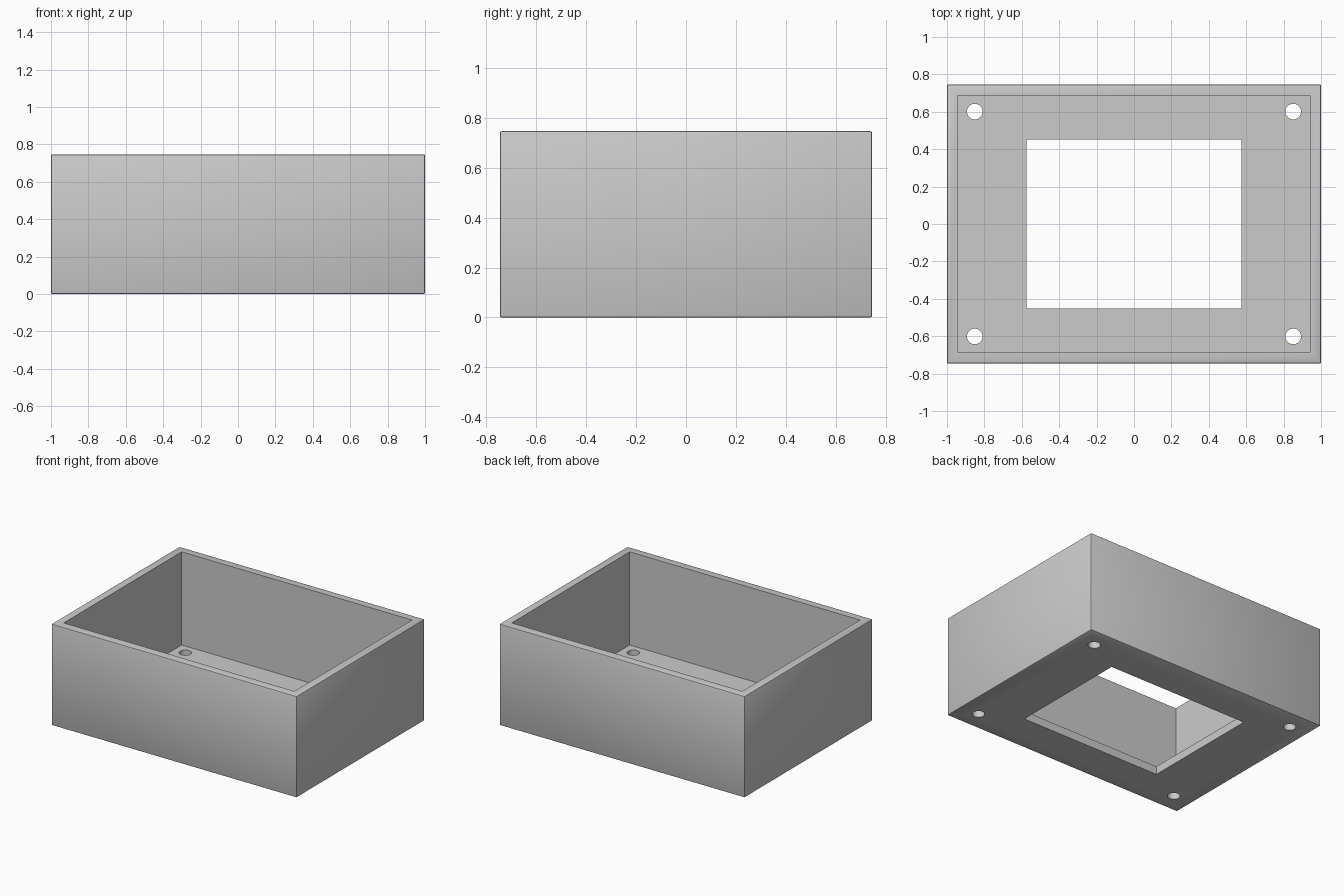
import bpy
import bmesh
from mathutils import Matrix

if "Cube" in bpy.data.objects:
    bpy.data.objects.remove(bpy.data.objects["Cube"], do_unlink=True)

WIDTH, DEPTH, HEIGHT = 2.0, 1.493, 0.747
WALL, FLOOR, CHAMFER = 0.06, 0.06, 0.008

grey = bpy.data.materials.new("light grey plastic")
grey.use_nodes = True
colour = (0.6, 0.6, 0.6, 1)
grey.diffuse_color = colour
grey.node_tree.nodes["Principled BSDF"].inputs["Base Color"].default_value = colour


def add_object(name, bm):
    mesh = bpy.data.meshes.new(name)
    bm.to_mesh(mesh)
    bm.free()
    mesh.materials.append(grey)
    obj = bpy.data.objects.new(name, mesh)
    bpy.context.collection.objects.link(obj)
    return obj


def box(name, size, bottom, bevel=0):
    bm = bmesh.new()
    place = Matrix.Translation((0, 0, bottom + size[2] / 2))
    bmesh.ops.create_cube(bm, size=1, matrix=place @ Matrix.Diagonal((*size, 1)))
    if bevel:
        bmesh.ops.bevel(bm, geom=bm.edges[:], offset=bevel, segments=2,
                        profile=0.5, affect='EDGES')
    return add_object(name, bm)


def cylinder(name, x, y, radius):
    bm = bmesh.new()
    bmesh.ops.create_cone(bm, cap_ends=True, segments=32, radius1=radius,
                          radius2=radius, depth=4 * FLOOR,
                          matrix=Matrix.Translation((x, y, FLOOR / 2)))
    return add_object(name, bm)


# Outer shell with softened edges
case = box("open_case", (WIDTH, DEPTH, HEIGHT), 0, CHAMFER)

# Cavity, floor window and four corner screw holes
cutters = [
    box("cavity_cutter", (WIDTH - 2 * WALL, DEPTH - 2 * WALL, HEIGHT), FLOOR),
    box("window_cutter", (1.15, 0.906, 4 * FLOOR), -1.5 * FLOOR),
]
for sx in (-1, 1):
    for sy in (-1, 1):
        cutters.append(cylinder("screw_hole_cutter", sx * 0.851, sy * 0.601, 0.042))

bpy.context.view_layer.objects.active = case
for cutter in cutters:
    cutter.hide_render = True
    mod = case.modifiers.new(cutter.name, 'BOOLEAN')
    mod.operation = 'DIFFERENCE'
    mod.solver = 'EXACT'
    mod.object = cutter
    bpy.ops.object.modifier_apply(modifier=mod.name)
    bpy.data.objects.remove(cutter, do_unlink=True)

# Smooth hole walls and rounded edges, crisp corners
case.select_set(True)
bpy.ops.object.shade_smooth_by_angle(angle=0.5)
